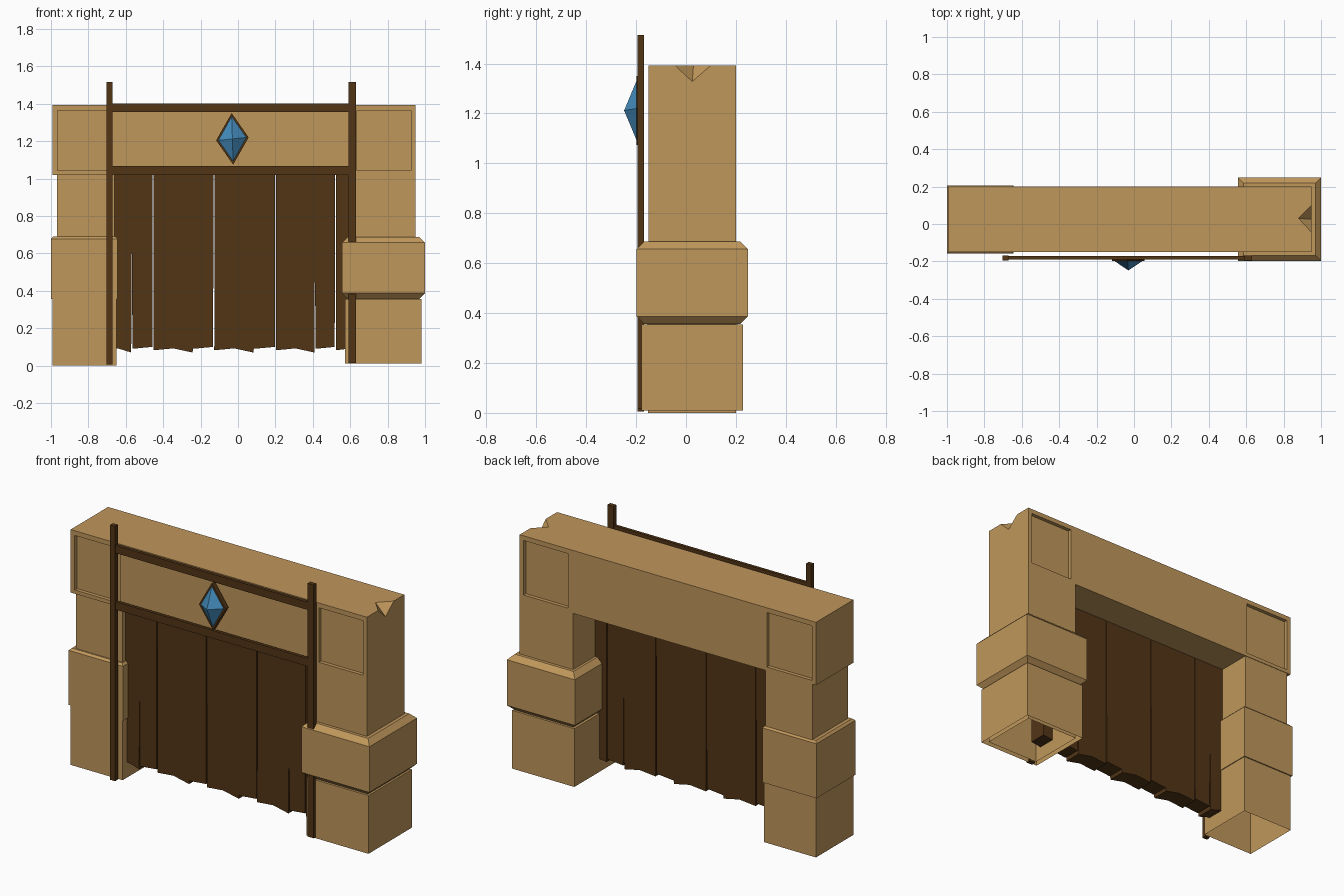
import bpy, bmesh
from mathutils import Vector

if "Cube" in bpy.data.objects:
    bpy.data.objects.remove(bpy.data.objects["Cube"])


def material(name, rgb):
    m = bpy.data.materials.new(name)
    m.diffuse_color = (*rgb, 1)
    m.use_nodes = True
    m.node_tree.nodes["Principled BSDF"].inputs["Base Color"].default_value = m.diffuse_color
    return m


STONE = material("sandstone", (0.53, 0.31, 0.105))
WOOD = material("dark_wood", (0.085, 0.036, 0.008))
BLUE = material("blue_gem", (0.06, 0.27, 0.52))


def finish(name, bm, mat):
    me = bpy.data.meshes.new(name)
    bm.to_mesh(me)
    bm.free()
    ob = bpy.data.objects.new(name, me)
    bpy.context.collection.objects.link(ob)
    if mat:
        me.materials.append(mat)
    return ob


def add_box(bm, x, y, z):
    for v in bmesh.ops.create_cube(bm, size=1)["verts"]:
        v.co = [r[0] if c < 0 else r[1] for c, r in zip(v.co, (x, y, z))]


def box(name, x, y, z, mat, bevel=0.0, bevel_bottom=True, open_bottom=False):
    """Box with optional chamfered top and bottom rims, optionally open below."""
    bm = bmesh.new()
    add_box(bm, x, y, z)
    if bevel:
        rims = [e for e in bm.edges if abs(e.verts[0].co.z - e.verts[1].co.z) < 1e-5
                and (bevel_bottom or e.verts[0].co.z > z[0] + 1e-4)]
        bmesh.ops.bevel(bm, geom=rims, offset=bevel, segments=1, affect='EDGES')
    bmesh.ops.recalc_face_normals(bm, faces=bm.faces)
    if open_bottom:
        low = [f for f in bm.faces if f.normal.z < -0.9]
        bmesh.ops.delete(bm, geom=low, context='FACES_ONLY')
    return finish(name, bm, mat)


def prism(name, pts, y0, y1, mat):
    """Extrude an outline in x, z from y0 to y1."""
    bm = bmesh.new()
    f = bm.faces.new([bm.verts.new((x, y0, z)) for x, z in pts])
    ext = bmesh.ops.extrude_face_region(bm, geom=[f])["geom"]
    for v in ext:
        if isinstance(v, bmesh.types.BMVert):
            v.co.y = y1
    bmesh.ops.recalc_face_normals(bm, faces=bm.faces)
    return finish(name, bm, mat)


def cut(target, cutter):
    m = target.modifiers.new("cut", 'BOOLEAN')
    m.operation = 'DIFFERENCE'
    m.solver = 'EXACT'
    m.object = cutter
    cutter.hide_render = True
    cutter.hide_set(True)


# lintel with recessed end panels and a chipped corner
lintel = box("lintel", (-0.992, 0.95), (-0.15, 0.2), (1.02, 1.393), STONE)
bm = bmesh.new()
for xs in ((-0.965, -0.67), (0.635, 0.925)):
    for ys in ((-0.3, -0.128), (0.178, 0.3)):
        add_box(bm, xs, ys, (1.042, 1.365))
cut(lintel, finish("panel_cutter", bm, None))

corners = [Vector(p) for p in ((0.88, 0.03, 1.393), (0.95, 0.025, 1.328),
                               (0.95, -0.045, 1.393), (0.95, 0.1, 1.393))]
mid = (corners[0] + corners[1]) / 2
bm = bmesh.new()
for p in corners:
    bm.verts.new(mid + 3 * (p - mid))
bmesh.ops.convex_hull(bm, input=bm.verts)
bmesh.ops.recalc_face_normals(bm, faces=bm.faces)
cut(lintel, finish("chip_cutter", bm, None))

# left pillar
box("left_pillar_shaft", (-0.967, -0.66), (-0.137, 0.197), (0.66, 1.02), STONE)
box("left_pillar_block", (-1, -0.645), (-0.157, 0.207), (0.355, 0.69), STONE,
    0.012, bevel_bottom=False)
box("left_pillar_base", (-0.992, -0.65), (-0.152, 0.2), (0, 0.36), STONE, open_bottom=True)

# right pillar, its shaft running down inside the hollow base
box("right_pillar_shaft", (0.6, 0.95), (-0.15, 0.2), (0.012, 1.02), STONE, open_bottom=True)
box("right_pillar_block", (0.555, 1), (-0.198, 0.248), (0.357, 0.687), STONE, 0.03)
box("right_pillar_base", (0.572, 0.98), (-0.178, 0.228), (0.01, 0.355), STONE, open_bottom=True)

# wooden frame in front
box("left_post", (-0.702, -0.67), (-0.194, -0.168), (0.005, 1.515), WOOD)
box("right_post", (0.592, 0.632), (-0.194, -0.168), (0.015, 1.515), WOOD)
box("top_rail", (-0.68, 0.6), (-0.19, -0.172), (1.355, 1.4), WOOD)
box("lower_rail", (-0.68, 0.6), (-0.19, -0.172), (1.02, 1.067), WOOD)

# thick door planks with ragged ends, some split by a crack (x, top of crack)
edges = (-0.72, -0.455, -0.13, 0.2, 0.52, 0.67)
splits = ((-0.568, 0.61), (-0.24, 0.092), (0.085, 0.092), (0.411, 0.55), None)
for i, (a, b) in enumerate(zip(edges, edges[1:])):
    a, c = a + 0.003, b - 0.003
    pts = [(a + 0.001, 1.03), (a, 0.082)]
    if splits[i]:
        s, top = splits[i]
        pts += [((a + s) / 2, 0.092), (s - 0.003, 0.07), (s, top), (s + 0.004, 0.09)]
    pts += [(c, 0.1), (c + 0.002, 1.03)]
    prism(f"plank_{i + 1}", pts, -0.11, -0.005, WOOD)

# gem and its mount
cx, cz = -0.03, 1.212


def diamond(w, h):
    return [(cx - w, cz - 0.008), (cx - 0.004, cz + h), (cx + w, cz + 0.008), (cx + 0.004, cz - h)]


prism("gem_mount", diamond(0.087, 0.138), -0.198, -0.17, WOOD)
bm = bmesh.new()
for x, z in diamond(0.076, 0.122):
    bm.verts.new((x, -0.197, z))
bm.verts.new((cx, -0.248, cz))
bmesh.ops.convex_hull(bm, input=bm.verts)
bmesh.ops.recalc_face_normals(bm, faces=bm.faces)
finish("gem", bm, BLUE)
